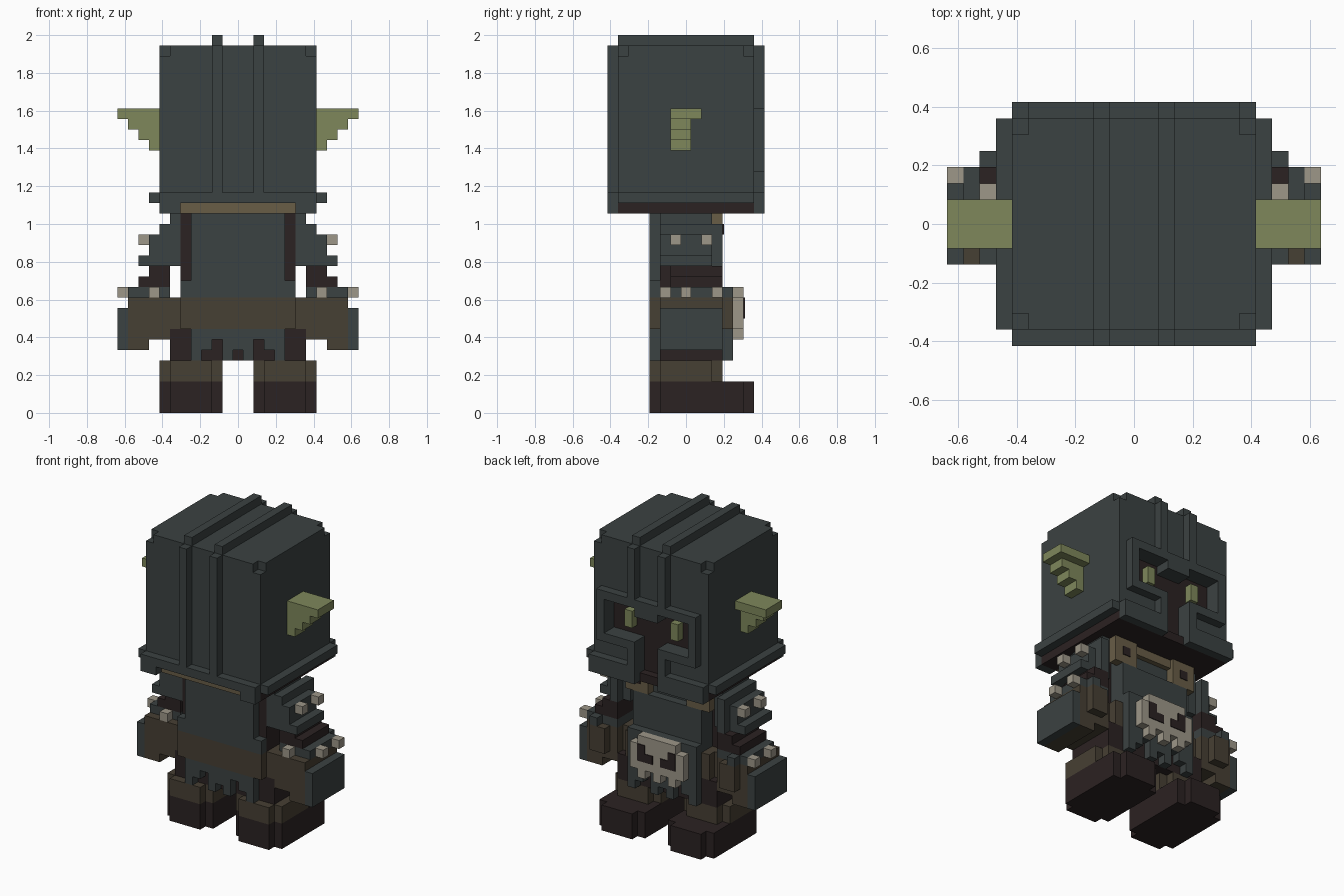
import bpy
import bmesh
from mathutils import Matrix

default_cube = bpy.data.objects.get("Cube")
if default_cube:
    bpy.data.objects.remove(default_cube)

UNIT = 1 / 18  # edge of one block


def make_material(name, red, green, blue):
    material = bpy.data.materials.new(name)
    material.use_nodes = True
    color = (red, green, blue, 1)
    material.diffuse_color = color
    material.node_tree.nodes["Principled BSDF"].inputs["Base Color"].default_value = color
    return material


iron = make_material("dark iron", .044, .054, .054)
hide = make_material("dark brown hide", .024, .016, .016)
leather = make_material("worn leather", .062, .05, .033)
tan = make_material("tan leather", .14, .11, .062)
skin = make_material("green skin", .21, .245, .105)
bone = make_material("pale bone", .34, .31, .25)


def make_box(name, material, low, high):
    mesh = bpy.data.meshes.new(name)
    bm = bmesh.new()
    size = [b - a for a, b in zip(low, high)]
    middle = [(a + b) / 2 for a, b in zip(low, high)]
    matrix = Matrix.Translation(middle) @ Matrix.Diagonal((*size, 1))
    bmesh.ops.create_cube(bm, size=1, matrix=matrix)
    bm.to_mesh(mesh)
    bm.free()
    mesh.materials.append(material)
    bpy.context.collection.objects.link(bpy.data.objects.new(name, mesh))


def add(name, material, across, depth, height):
    """Block measured in units; centred when across starts at zero, else mirrored."""
    inner, outer = [(value - .5) * UNIT for value in across]
    near, far = [(value - 7.5) * UNIT for value in depth]
    bottom, top = [value * UNIT for value in height]
    if across[0] == 0:
        make_box(name, material, (-outer, near, bottom), (outer, far, top))
    else:
        make_box("left_" + name, material, (inner, near, bottom), (outer, far, top))
        make_box("right_" + name, material, (-outer, near, bottom), (-inner, far, top))


# Helmet shell, with the corner blocks left off the top layer
add("helmet_core", iron, across=(0, 8), depth=(1, 13), height=(20, 34))
add("helmet_crown_long", iron, across=(0, 7), depth=(1, 14), height=(34, 35))
add("helmet_crown_wide", iron, across=(0, 8), depth=(2, 13), height=(34, 35))
add("helmet_forehead", iron, across=(0, 8), depth=(13, 14), height=(28, 34))
add("helmet_temple", iron, across=(6, 8), depth=(13, 14), height=(20, 28))
add("helmet_cheek", iron, across=(2, 6), depth=(13, 14), height=(20, 24))

# Shadowed face and eyes inside the visor opening
add("face", hide, across=(0, 6), depth=(13, 13.1), height=(20, 28))
add("eye", skin, across=(3, 4), depth=(13, 14), height=(25, 27))

# Raised visor frame
add("visor_brow", iron, across=(0, 7), depth=(14, 15), height=(28, 29))
add("visor_nasal", iron, across=(0, 2), depth=(13, 15), height=(27, 28))
add("visor_side", iron, across=(6, 7), depth=(14, 15), height=(24, 29))
add("visor_lower_bar", iron, across=(2, 7), depth=(14, 15), height=(23, 24))
add("visor_mouth_bar", iron, across=(2, 3), depth=(14, 15), height=(21, 23))

# Twin ridges running over the helmet
add("ridge_top", iron, across=(2, 3), depth=(1, 14), height=(35, 36))
add("ridge_rear", iron, across=(2, 3), depth=(0, 1), height=(21, 35))
add("ridge_face", iron, across=(2, 3), depth=(14, 15), height=(29, 35))

# Helmet rim and underside
add("rim_side", iron, across=(8, 9), depth=(1, 14), height=(20, 21))
add("rim_rear", iron, across=(0, 8), depth=(0, 1), height=(20, 21))
add("rim_rear_lug", iron, across=(6, 8), depth=(0, 1), height=(19, 20))
add("rim_face", iron, across=(2, 8), depth=(14, 15), height=(19, 21))
add("helmet_lining", hide, across=(0, 8), depth=(2, 14), height=(19, 20))
add("helmet_lining_corner", hide, across=(6, 8), depth=(1, 2), height=(19, 20))
add("neck_guard", tan, across=(0, 6), depth=(1, 2), height=(19, 20))

# Stepped ears
for step in range(4):
    back_edge = 9 if step == 3 else 8
    add("ear_step", skin, across=(8, 9 + step), depth=(6, back_edge),
        height=(25 + step, 26 + step))

# Torso
add("torso_upper", iron, across=(0, 5), depth=(4, 10), height=(16, 19))
add("torso_lower", iron, across=(0, 5), depth=(4, 11), height=(11, 16))
add("torso_side", hide, across=(5, 6), depth=(5, 9), height=(11, 19))
add("torso_corner", iron, across=(5, 6), depth=(4, 5), height=(11, 12.6))
add("belt", leather, across=(0, 6), depth=(4, 11), height=(8, 11))
add("hips", hide, across=(0, 5), depth=(5, 11), height=(5, 8))

# Ragged skirt, one strip per column
for column, hem in enumerate((6, 5, 7, 6, 5)):
    if column < 5:
        add("skirt_rear", iron, across=(column, column + 1), depth=(4, 5), height=(hem, 8))
        add("skirt_apron", iron, across=(column, column + 1), depth=(11, 12), height=(hem, 12))

# Chest straps with a dark rivet
add("chest_strap", tan, across=(3, 6), depth=(10, 11), height=(16, 19))
add("strap_rivet", hide, across=(4, 5), depth=(11, 11.1), height=(17, 18))
add("collar", tan, across=(0, 3), depth=(10, 10.6), height=(18, 19))

# Skull ornament
add("skull_top", bone, across=(0, 3), depth=(12, 13), height=(11, 12))
add("skull_face", bone, across=(0, 4), depth=(12, 13), height=(8, 11))
add("skull_middle_tooth", bone, across=(0, 1), depth=(12, 13), height=(7, 8))
add("skull_tooth", bone, across=(2, 3), depth=(12, 13), height=(7, 8))
add("skull_socket_outer", hide, across=(2, 3), depth=(13, 13.1), height=(9, 11))
add("skull_socket_inner", hide, across=(1, 2), depth=(13, 13.1), height=(9, 10))

# Layered shoulder armour with bone studs
add("shoulder_collar", iron, across=(6, 7), depth=(5, 10), height=(14, 19))
add("shoulder_plate", iron, across=(7, 8), depth=(5, 11), height=(14, 18))
add("shoulder_outer_plate", iron, across=(8, 9), depth=(5, 10), height=(15, 17))
add("shoulder_flange", iron, across=(8, 10), depth=(5, 10), height=(14, 15))
for start in (6, 9):
    add("shoulder_stud", bone, across=(9, 10), depth=(start, start + 1), height=(16, 17))

# Arms
add("upper_arm", hide, across=(7, 9), depth=(6, 11), height=(13, 14))
add("forearm", hide, across=(7, 10), depth=(6, 11), height=(12, 13))

# Gauntlets
add("gauntlet_top", iron, across=(7, 11), depth=(6, 11), height=(11, 12))
add("gauntlet_wrist", leather, across=(6, 7), depth=(5, 10), height=(8, 11))
add("gauntlet_hand", leather, across=(7, 11), depth=(5, 11), height=(7, 11))
add("gauntlet_fingers", leather, across=(9, 11), depth=(5, 11), height=(6, 7))
add("gauntlet_outer_plate", iron, across=(11, 12), depth=(5, 11), height=(6, 10))
add("gauntlet_thumb", leather, across=(8, 10), depth=(11, 12), height=(8, 11))
add("gauntlet_thumb_cap", iron, across=(9, 10), depth=(11, 12), height=(11, 12))
add("gauntlet_rear_stud", bone, across=(8, 9), depth=(5, 6), height=(11, 12))
for start in (7, 10):
    add("gauntlet_outer_stud", bone, across=(11, 12), depth=(start, start + 1), height=(11, 12))

# Legs, cuffs and boots with notched corners
add("leg", hide, across=(3, 7), depth=(5, 11), height=(5, 8))
add("cuff_long", leather, across=(3, 7), depth=(4, 11), height=(3, 5))
add("cuff_wide", leather, across=(2, 8), depth=(5, 10), height=(3, 5))
add("boot_long", hide, across=(3, 7), depth=(4, 14), height=(0, 3))
add("boot_wide", hide, across=(2, 8), depth=(5, 13), height=(0, 3))
